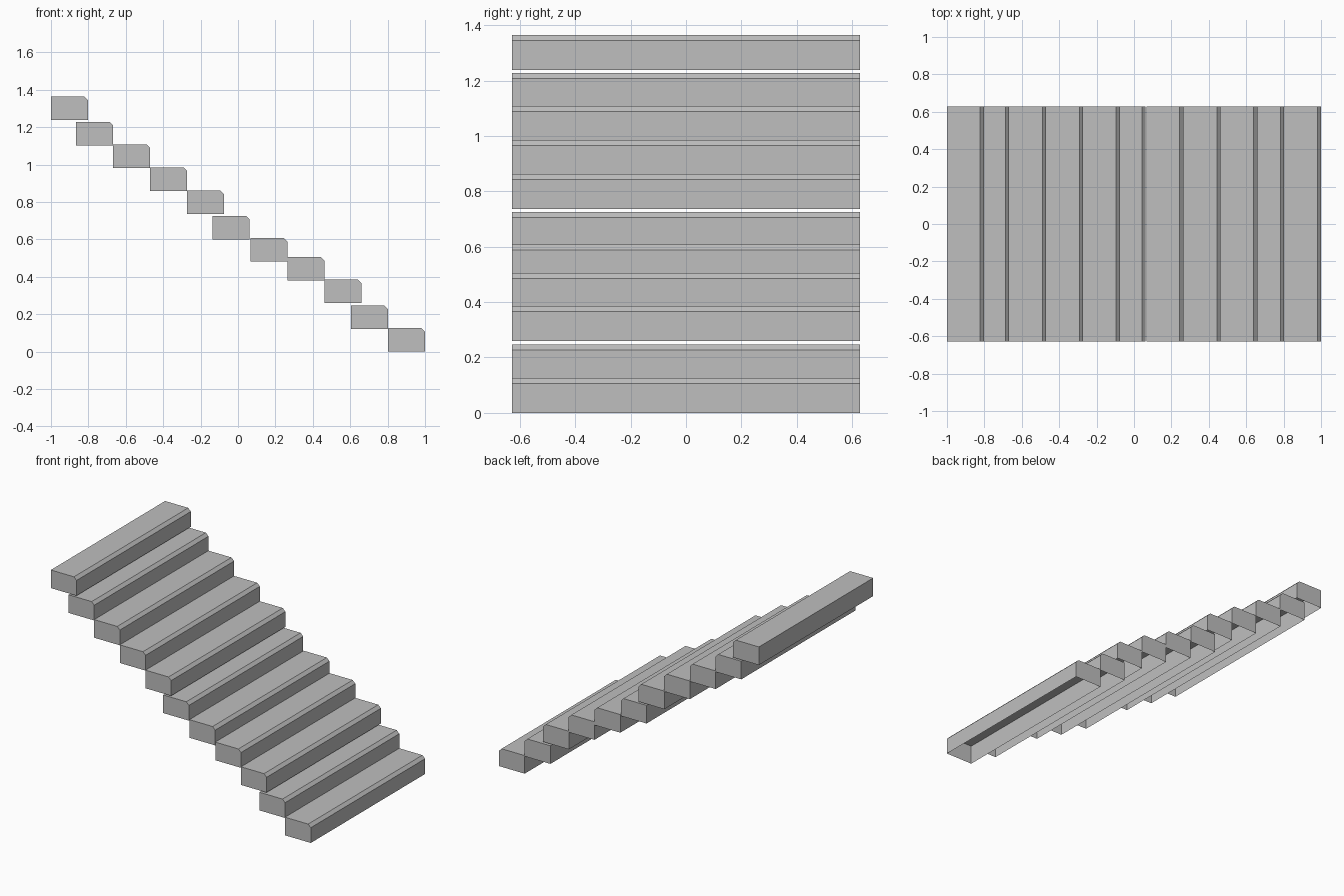
import bpy
import bmesh

cube = bpy.data.objects.get("Cube")
if cube:
    bpy.data.objects.remove(cube, do_unlink=True)

grey = bpy.data.materials.new("stone_grey")
grey.use_nodes = True
colour = (0.52, 0.52, 0.52, 1)
grey.diffuse_color = colour
grey.node_tree.nodes["Principled BSDF"].inputs["Base Color"].default_value = colour

WIDTH, TREAD, RISE, CHAMFER = 1.256, 0.198, 0.126, 0.02

# Nose position and top height of each step, from the lowest up
NOSES = [1, 0.802, 0.66, 0.463, 0.264, 0.062, -0.075, -0.272, -0.47, -0.667, -0.803]
TOPS = [0.126, 0.247, 0.386, 0.505, 0.608, 0.726, 0.862, 0.985, 1.108, 1.228, 1.364]


def add_step(name, nose, top):
    """Hollow step: tread, chamfered nose, riser, back and ends, open below."""
    back, base = nose - TREAD, top - RISE
    profile = [(back, base), (back, top), (nose - CHAMFER, top),
               (nose, top - CHAMFER), (nose, base)]
    bm = bmesh.new()
    front = [bm.verts.new((x, -WIDTH / 2, z)) for x, z in profile]
    rear = [bm.verts.new((x, WIDTH / 2, z)) for x, z in profile]
    bm.faces.new(front[::-1])
    bm.faces.new(rear)
    for i in range(len(profile) - 1):
        bm.faces.new((front[i], front[i + 1], rear[i + 1], rear[i]))
    # The shell is open, so orient each face away from the step's middle
    bm.normal_update()
    middle = sum((v.co for v in bm.verts), front[0].co * 0) / len(bm.verts)
    for face in bm.faces:
        if face.normal.dot(face.calc_center_median() - middle) < 0:
            face.normal_flip()
    mesh = bpy.data.meshes.new(name)
    bm.to_mesh(mesh)
    bm.free()
    mesh.materials.append(grey)
    bpy.context.collection.objects.link(bpy.data.objects.new(name, mesh))


# Staircase
for number, (nose, top) in enumerate(zip(NOSES, TOPS), 1):
    add_step(f"step_{number}", nose, top)
